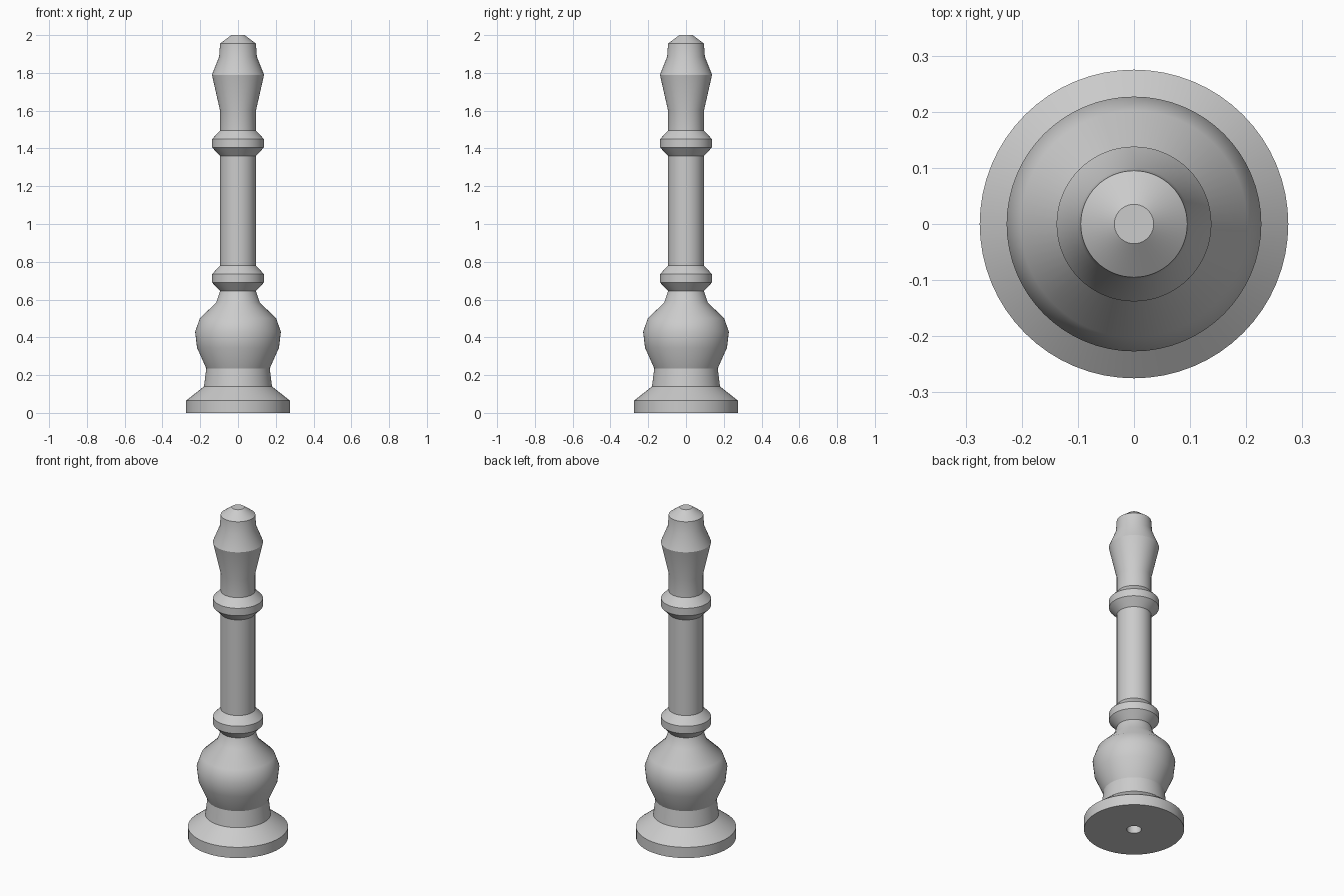
import bpy, bmesh, math

cube = bpy.data.objects.get("Cube")
if cube:
    bpy.data.objects.remove(cube, do_unlink=True)

SIDES = 64
NECK, COLLAR = 0.095, 0.137

grey = bpy.data.materials.new("plain grey")
grey.use_nodes = True
colour = (0.6, 0.6, 0.6, 1)
grey.diffuse_color = colour
grey.node_tree.nodes["Principled BSDF"].inputs["Base Color"].default_value = colour


def lathe(name, profile):
    """Turn a (radius, height) profile around the z axis."""
    bm = bmesh.new()
    rings = []
    for r, z in profile:
        rings.append([bm.verts.new((r * math.cos(math.tau * i / SIDES),
                                    r * math.sin(math.tau * i / SIDES), z))
                      for i in range(SIDES)])
    for low, high in zip(rings, rings[1:]):
        for i in range(SIDES):
            j = (i + 1) % SIDES
            bm.faces.new((low[i], low[j], high[j], high[i]))
    # Close the poles where the profile touches the axis
    bmesh.ops.remove_doubles(bm, verts=bm.verts, dist=0.0001)
    mesh = bpy.data.meshes.new(name)
    bm.to_mesh(mesh)
    bm.free()
    mesh.materials.append(grey)
    obj = bpy.data.objects.new(name, mesh)
    bpy.context.collection.objects.link(obj)
    bpy.ops.object.select_all(action='DESELECT')
    obj.select_set(True)
    bpy.context.view_layer.objects.active = obj
    bpy.ops.object.shade_smooth_by_angle(angle=math.radians(28.5))


def collar(name, z):
    lathe(name, [(NECK, z), (COLLAR, z + 0.045), (COLLAR, z + 0.09), (NECK, z + 0.135)])


# Foot with a bore up the middle
lathe("base", [(0, 1.9), (0.04, 1.9), (0.04, 0), (0.275, 0), (0.275, 0.065), (0.18, 0.14)])

# Flared stem and bulb
lathe("bulb", [(0.18, 0.14), (0.168, 0.235), (0.217, 0.345), (0.227, 0.43),
               (0.202, 0.5), (0.115, 0.585), (NECK, 0.645)])

# Shaft between two matching collars
collar("lower_collar", 0.645)
lathe("shaft", [(NECK, 0.78), (NECK, 1.36)])
collar("upper_collar", 1.36)

# Flared tip with a small flat top
lathe("finial", [(NECK, 1.495), (NECK, 1.6), (0.138, 1.79), (0.1, 1.885),
                 (NECK, 1.955), (0.035, 2), (0, 2)])
